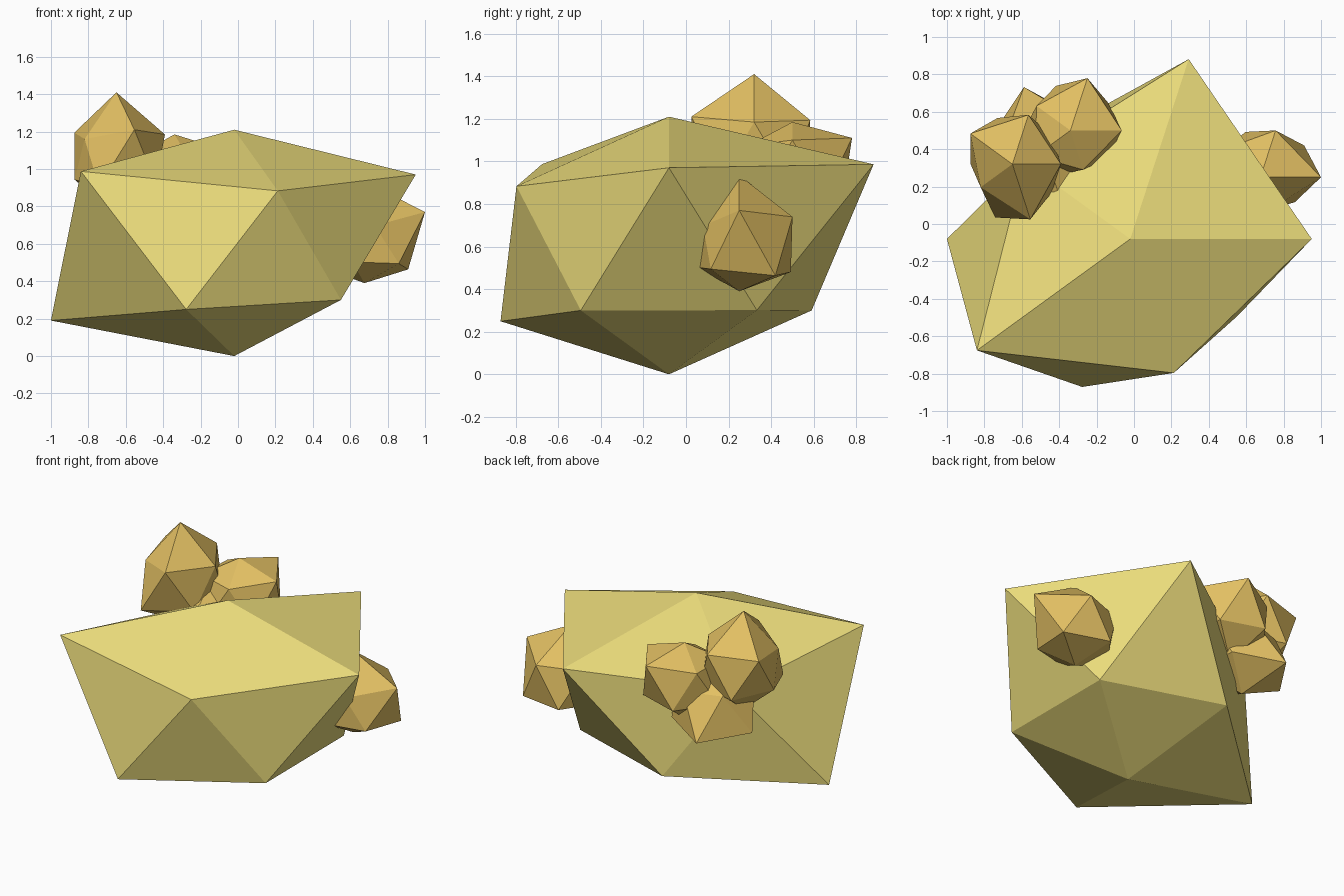
import bpy, bmesh, math

if "Cube" in bpy.data.objects:
    bpy.data.objects.remove(bpy.data.objects["Cube"])


def material(name, rgb):
    m = bpy.data.materials.new(name)
    m.diffuse_color = (*rgb, 1)
    m.use_nodes = True
    m.node_tree.nodes["Principled BSDF"].inputs["Base Color"].default_value = m.diffuse_color
    return m


def ring_order(v):
    # bottom to top, then counter-clockwise from +x
    return (round(v.co.z, 2), (math.atan2(v.co.y, v.co.x) + 0.1) % math.tau)


def rock(name, centre, radii, mat, squash=1.0):
    """Icosahedron whose 12 corners are pushed in or out from the centre.
    Radii order: bottom, five lower corners, five upper corners, top."""
    bm = bmesh.new()
    bmesh.ops.create_icosphere(bm, subdivisions=1, radius=1)
    for v, r in zip(sorted(bm.verts, key=ring_order), radii):
        v.co = v.co.normalized() * r
        v.co.z *= squash
    mesh = bpy.data.meshes.new(name)
    bm.to_mesh(mesh)
    bm.free()
    mesh.materials.append(mat)
    ob = bpy.data.objects.new(name, mesh)
    ob.location = centre
    bpy.context.collection.objects.link(ob)
    return ob


stone = material("pale_stone", (0.84, 0.72, 0.20))
ore = material("golden_ore", (0.77, 0.53, 0.125))

# Main boulder, flattened vertically
rock("boulder", (-0.02, -0.08, 0.582),
     [0.7275, 0.785, 0.788, 1.096, 0.93, 0.788,
      1.085, 1.13, 0.78, 1.133, 0.842, 0.785], stone, 0.8)

# Nugget on the right side
rock("side_nugget", (0.676, 0.25, 0.608),
     [0.218, 0.323, 0.285, 0.28, 0.235, 0.254,
      0.362, 0.294, 0.28, 0.28, 0.20, 0.327], ore)

# Cluster of three nuggets on the back left shoulder
rock("tall_nugget", (-0.65, 0.32, 1.055),
     [0.30, 0.29, 0.29, 0.25, 0.335, 0.29,
      0.29, 0.31, 0.311, 0.235, 0.347, 0.355], ore)
rock("inner_nugget", (-0.34, 0.50, 0.963),
     [0.28, 0.28, 0.28, 0.28, 0.28, 0.28,
      0.307, 0.329, 0.25, 0.26, 0.247, 0.222], ore)
rock("lower_nugget", (-0.49, 0.43, 0.825),
     [0.28, 0.27, 0.355, 0.335, 0.30, 0.28,
      0.28, 0.24, 0.23, 0.29, 0.32, 0.24], ore)
